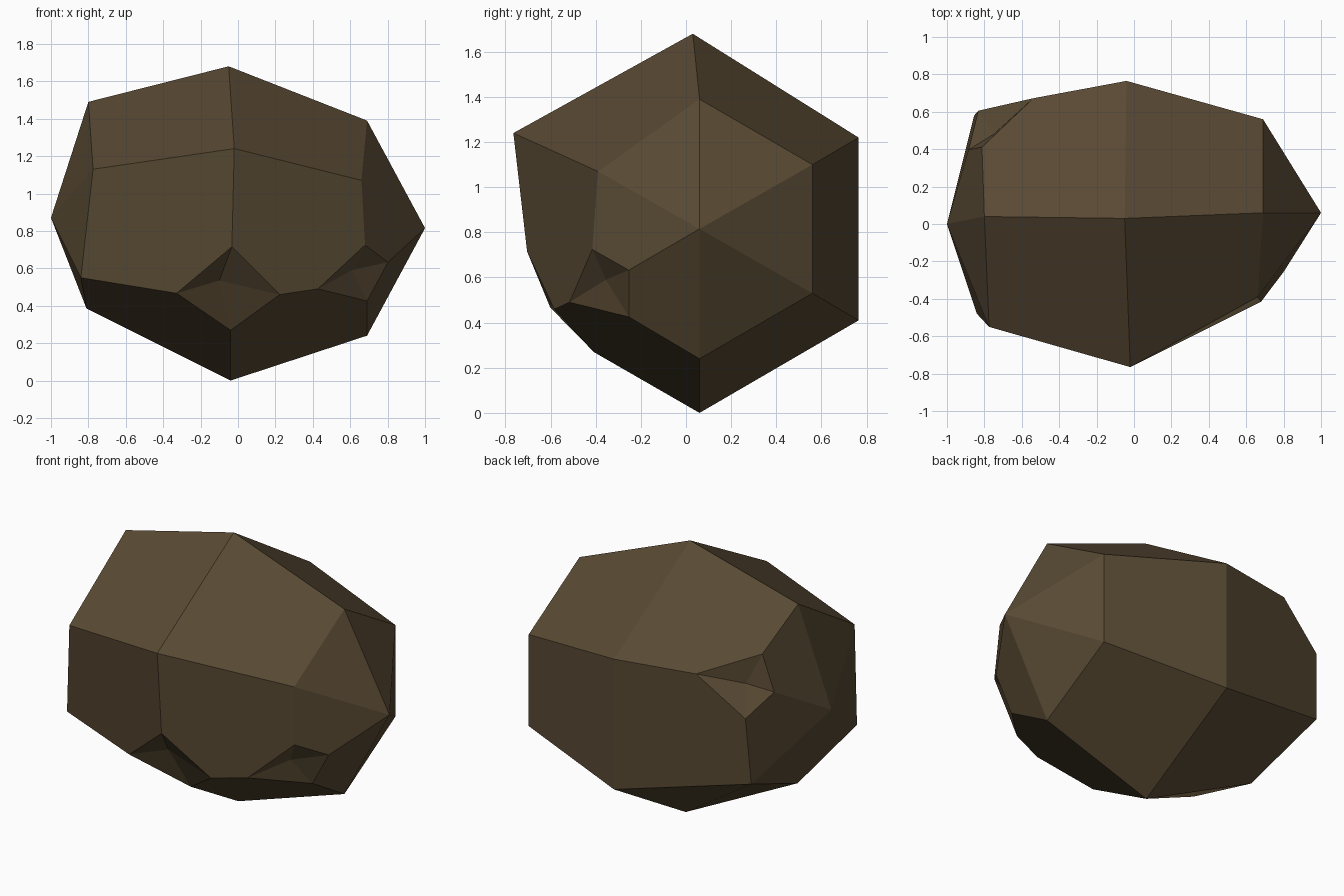
import bpy
import bmesh
from mathutils import Vector

cube = bpy.data.objects.get("Cube")
if cube:
    bpy.data.objects.remove(cube, do_unlink=True)

# Single earthy colour
brown = bpy.data.materials.new("earth_brown")
brown.use_nodes = True
colour = (0.098, 0.067, 0.033, 1)
brown.diffuse_color = colour
shader = brown.node_tree.nodes["Principled BSDF"]
shader.inputs["Base Color"].default_value = colour
shader.inputs["Roughness"].default_value = 0.9

# Cross-sections, each running: top, back top, back low, bottom, front low, front top
SECTIONS = [
    [(-.80, .04, 1.49), (-.82, .62, 1.23), (-.855, .58, .59),
     (-.81, .06, .385), (-.84, -.48, .55), (-.775, -.55, 1.13)],
    [(-.05, .03, 1.68), (-.04, .765, 1.22), (-.04, .765, .41),
     (-.04, .06, 0), (-.04, -.67, .42), (-.02, -.765, 1.24)],
    [(.69, .06, 1.39), (.69, .56, 1.10), (.69, .56, .53),
     (.69, .06, .24), (.69, -.43, .53), (.66, -.39, 1.07)],
]
TIPS = [(-1, 0, .87), (1, .06, .815)]
CHIP = 0.36  # share of each edge that a chip removes

bm = bmesh.new()
rings = [[bm.verts.new(p) for p in section] for section in SECTIONS]
tips = [bm.verts.new(p) for p in TIPS]

# Faceted body: bands between the sections, a fan to each tip
for i in range(6):
    j = (i + 1) % 6
    for a, b in zip(rings, rings[1:]):
        bm.faces.new((a[i], a[j], b[j], b[i]))
    bm.faces.new((tips[0], rings[0][j], rings[0][i]))
    bm.faces.new((tips[1], rings[2][i], rings[2][j]))

cuts = set()


def chip(corner, hollow):
    """Cut every edge around a corner and push the corner inwards."""
    ring = set()
    for edge in list(corner.link_edges):
        share = CHIP / (1 - CHIP) if edge.other_vert(corner) in cuts else CHIP
        ring.add(bmesh.utils.edge_split(edge, corner, share)[1])
    for face in list(corner.link_faces):
        a, b = [v for v in face.verts if v in ring]
        bmesh.utils.face_split(face, a, b)
    cuts.update(ring)
    corner.co = Vector(hollow)


chip(rings[1][4], (-.10, -.54, .535))
chip(rings[2][4], (.61, -.355, .59))
chip(rings[0][1], (-.75, .48, 1.15))

bmesh.ops.recalc_face_normals(bm, faces=bm.faces)
mesh = bpy.data.meshes.new("rock")
bm.to_mesh(mesh)
bm.free()
mesh.materials.append(brown)
rock = bpy.data.objects.new("rock", mesh)
bpy.context.collection.objects.link(rock)
